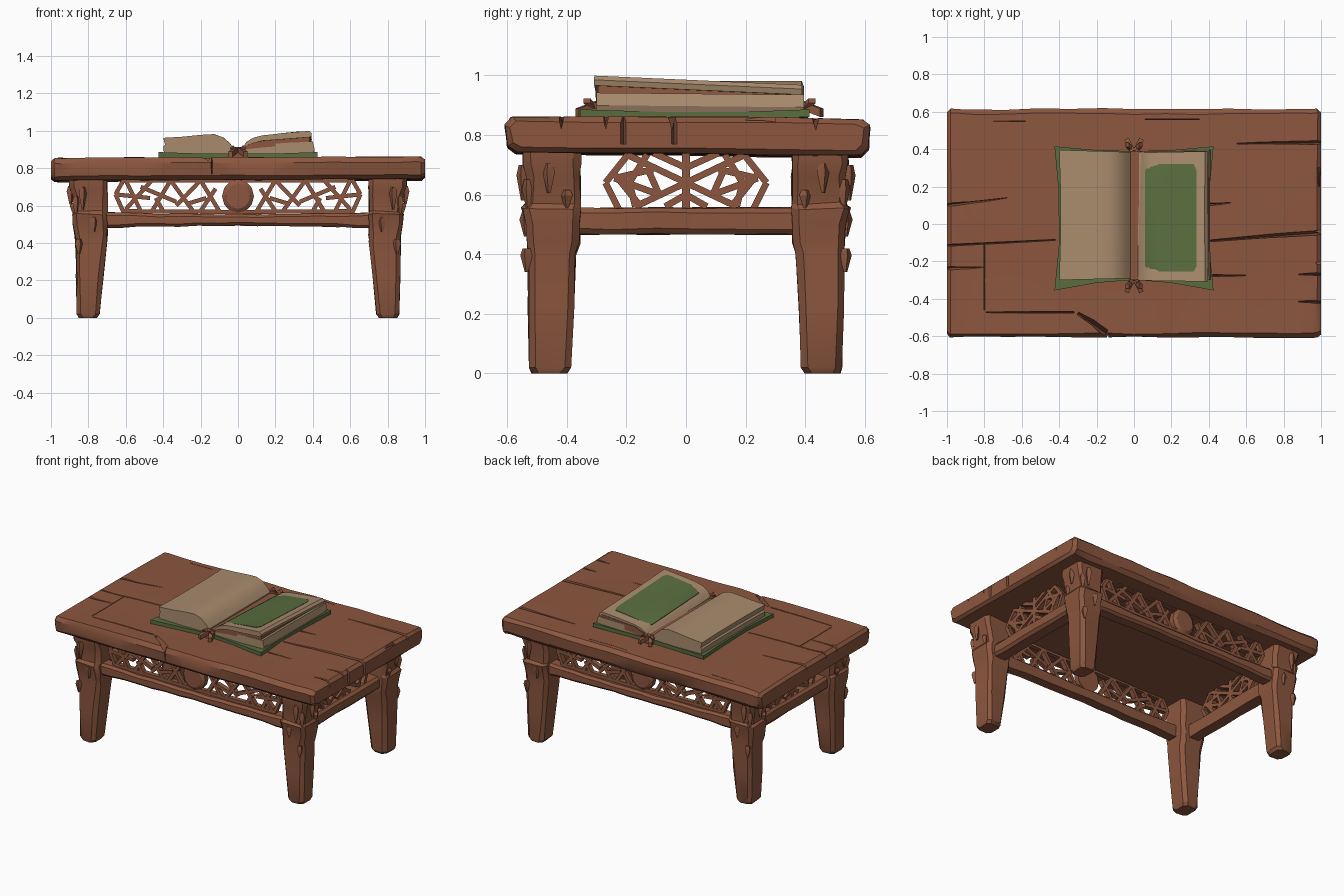
import bpy, bmesh, math, random
from mathutils import Vector as V

if "Cube" in bpy.data.objects:
    bpy.data.objects.remove(bpy.data.objects["Cube"])

random.seed(7)


def material(name, rgb):
    m = bpy.data.materials.new(name)
    m.diffuse_color = (*rgb, 1)
    m.use_nodes = True
    m.node_tree.nodes["Principled BSDF"].inputs["Base Color"].default_value = m.diffuse_color
    return m


WOOD = material("brown wood", (0.262, 0.094, 0.049))
PAPER = material("aged paper", (0.40, 0.262, 0.155))
GREEN = material("book green", (0.10, 0.155, 0.05))


def jit(a):
    return random.uniform(-a, a)


def loft(bm, rings):
    """Skin a list of closed rings and cap both ends."""
    vs = [[bm.verts.new(p) for p in r] for r in rings]
    n = len(vs[0])
    for a, b in zip(vs, vs[1:]):
        for i in range(n):
            j = (i + 1) % n
            bm.faces.new((a[i], a[j], b[j], b[i]))
    bm.faces.new(vs[0])
    bm.faces.new(vs[-1])


def bar(bm, p, q, w, depth):
    """Square bar from p to q; w = half width, depth = half depth vector."""
    p, q, d = V(p), V(q), V(depth)
    n = (q - p).cross(d).normalized() * w
    loft(bm, [[c + n + d, c - n + d, c - n - d, c + n - d] for c in (p, q)])


def finish(bm, name, mat):
    bmesh.ops.recalc_face_normals(bm, faces=bm.faces)
    me = bpy.data.meshes.new(name)
    bm.to_mesh(me)
    bm.free()
    ob = bpy.data.objects.new(name, me)
    bpy.context.collection.objects.link(ob)
    me.materials.append(mat)
    return ob


def solid(name, rings, mat):
    bm = bmesh.new()
    loft(bm, rings)
    return finish(bm, name, mat)


# Tabletop: worn cross-section swept along x
section = [(-.57, .738), (-.597, .76), (-.605, .83), (-.585, .858), (-.3, .856), (0, .858),
           (.3, .854), (.59, .85), (.615, .828), (.61, .755), (.585, .728), (.3, .73),
           (0, .735), (-.3, .735)]
xs = [-1, -.98, -.95] + [-.85 + .17 * i for i in range(11)] + [.95, .98, 1]
rings = []
for x in xs:
    e = abs(x) > .99
    ky, kz = (.97, .72) if e else (1, 1)
    rings.append([(x + (0 if e else jit(.004)), y * ky + jit(.005),
                   .795 + (z - .795) * kz + jit(.003) + .004 * x) for y, z in section])
top = solid("tabletop", rings, WOOD)

# Cracks between the planks: (x0, y0, x1, y1, start width, end width)
cracks = [(-1.02, -.115, -.42, -.085, .006, .004), (-.80, -.11, -.80, -.46, .004, .004),
          (-.79, -.472, -.32, -.472, .004, .005), (-.30, -.478, -.15, -.585, .008, .022),
          (-1.02, -.235, -.80, -.23, .014, .002), (.41, -.09, 1.02, -.045, .005, .012),
          (.55, .43, 1.02, .435, .004, .012), (.40, .105, .52, .115, .008, .002),
          (.42, -.275, .60, -.275, .006, .002), (1.02, -.27, .88, -.27, .010, .002),
          (1.02, -.42, .88, -.415, .010, .003), (-1.02, .10, -.68, .14, .012, .002),
          (-.75, .55, -.58, .55, .004, .004), (.06, .56, .35, .56, .002, .003),
          (.99, .30, .99, .20, .012, .004)]
bm = bmesh.new()
for x0, y0, x1, y1, w0, w1 in cracks:
    n = V((y0 - y1, x1 - x0, 0)).normalized()
    loft(bm, [[V((x, y, .90)) + n * w * 2, V((x, y, .90)) - n * w * 2, V((x, y, .815 + .02 * (w < .005)))]
              for x, y, w in ((x0, y0, w0), (x1, y1, w1))])
# seam on the front edge and splits on the ends
for x, y, s in ((-.14, -.62, 0), (1.01, -.21, 1), (1.01, -.04, 1)):
    off = V((0, .03, 0)) if s else V((.015, 0, 0))
    inn = V((-.04, 0, 0)) if s else V((0, .04, 0))
    loft(bm, [[V((x, y, z)) - off * .4, V((x, y, z)) + off * .4, V((x, y, z)) + inn] for z in (.77, .89)])
cut = finish(bm, "crack_cutter", WOOD)
cut.hide_render = True
mod = top.modifiers.new("cracks", 'BOOLEAN')
mod.object, mod.operation, mod.solver, mod.use_self = cut, 'DIFFERENCE', 'EXACT', True
bpy.context.view_layer.objects.active = top
bpy.ops.object.modifier_apply(modifier="cracks")
bpy.data.objects.remove(cut)

# Legs: chamfered block above, tapered foot below (z, x0, x1, y0, y1)
leg = [(0, .755, .85, .40, .515), (.02, .742, .86, .388, .525), (.22, .722, .865, .378, .528),
       (.40, .703, .868, .370, .53), (.44, .70, .872, .358, .532), (.50, .70, .882, .355, .536),
       (.555, .70, .885, .355, .55), (.57, .70, .872, .355, .535), (.66, .70, .885, .355, .535),
       (.70, .70, .90, .355, .545), (.75, .70, .905, .355, .545)]
for sx, nx in ((-1, "left"), (1, "right")):
    for sy, ny in ((-1, "front"), (1, "back")):
        rings = []
        for z, x0, x1, y0, y1 in leg:
            c = .022
            oct8 = [(x0 + c, y0), (x1 - c, y0), (x1, y0 + c), (x1, y1 - c),
                    (x1 - c, y1), (x0 + c, y1), (x0, y1 - c), (x0, y0 + c)]
            rings.append([(sx * (x + jit(.004)), sy * (y + jit(.004)),
                           z + (jit(.006) if .02 < z < .75 else 0)) for x, y in oct8])
        bm = bmesh.new()
        loft(bm, rings)
        # wood chips standing off the outer faces
        for px, py, z, h in ((.895, .46, .655, .05), (.878, .40, .585, .03), (.83, .548, .64, .06),
                             (.865, .53, .60, .05), (.77, .538, .50, .04), (.85, .535, .38, .04)):
            loft(bm, [[(sx * (px + r * math.cos(a)), sy * (py + r * math.sin(a)), z + dz)
                       for a in (.3, 1.9, 3.5, 5.1)]
                      for dz, r in ((-h, .006), (h * .4, .022), (h, .014))])
        finish(bm, f"{ny}_{nx}_leg", WOOD)

# Lower rails: wavy on the long sides, straight on the short ones
for s, n in ((-1, "front"), (1, "back")):
    rings = []
    for i in range(15):
        x = -.74 + i * 1.48 / 14
        t = (abs(x) / .74) ** 2
        zb, zt = .492 - .012 * t + jit(.004), .552 + .012 * t + jit(.004)
        rings.append([(x, s * y, z) for y, z in ((.425, zb), (.49, zb), (.505, zb + .015), (.505, zt - .015),
                                                 (.49, zt), (.425, zt))])
    solid(n + "_rail", rings, WOOD)
for s, n in ((-1, "left"), (1, "right")):
    rings = [[(s * (x + jit(.003)), y, z + jit(.003)) for x, z in
              ((.75, .467), (.825, .467), (.84, .485), (.84, .54), (.825, .556), (.75, .556))]
             for y in (-.38, -.25, -.1, .05, .2, .38)]
    solid(n + "_rail", rings, WOOD)

# Carved lattice panels, half pattern mirrored: (u0, z0, u1, z1)
long_half = [(.61, .74, .655, .66), (.655, .66, .61, .56), (0, .566, .62, .57), (.02, .733, .62, .735),
             (.10, .57, .20, .735), (.20, .57, .12, .69), (.20, .735, .33, .60), (.24, .57, .36, .735),
             (.36, .735, .46, .57), (.33, .62, .52, .70), (.46, .735, .60, .58), (.52, .57, .60, .735),
             (.47, .64, .655, .66), (.17, .64, .27, .61), (.40, .57, .44, .64)]
short_half = [(.19, .74, .27, .64), (.27, .64, .225, .55), (0, .64, .20, .735), (0, .64, .17, .56),
              (0, .69, .11, .74), (.11, .685, .24, .655), (.09, .60, .24, .655), (.09, .60, .13, .69),
              (.17, .56, .19, .64), (.19, .64, .13, .735), (0, .60, .07, .56), (.24, .67, .16, .57)]


def panel(name, half, place, depth, w):
    bm = bmesh.new()
    for m in (-1, 1):
        for u0, z0, u1, z1 in half:
            bar(bm, place(m * u0, z0), place(m * u1, z1), w, depth)
    bar(bm, place(0, .55), place(0, .745), .014, depth)
    return bm


for s, n in ((-1, "front"), (1, "back")):
    bm = panel(n, long_half, lambda u, z: (u, s * .465, z), (0, .016, 0), .011)
    # centre boss
    loft(bm, [[(.085 * k * math.cos(a * math.pi / 6), s * y, .65 + .09 * k * math.sin(a * math.pi / 6))
               for a in range(12)] for y, k in ((.445, 1), (.48, 1), (.495, .75))])
    finish(bm, n + "_lattice", WOOD)
for s, n in ((-1, "left"), (1, "right")):
    finish(panel(n, short_half, lambda u, z: (s * .80, u, z), (.016, 0, 0), .011), n + "_lattice", WOOD)

# Book covers with flared corners
for s, n in ((-1, "left"), (1, "right")):
    out = [(.425, .415), (.405, .2), (.40, -.1), (.425, -.355), (.2, -.315), (.02, -.30), (.02, .39), (.2, .395)]
    solid(n + "_book_cover", [[(s * x, y, z + (.008 if abs(x) > .42 else 0)) for x, y in out]
                              for z in (.853, .878)], GREEN)


def book_part(name, prof, mat, ys, tilt=0, pinch=0):
    """Extrude an (x, z) profile along y; tilt drops it towards the back."""
    solid(name, [[(x * k + (1 - k) * .2 * (x > 0), y * (1 + pinch * (abs(x) - .2)), z - tilt * (y + .3))
                  for x, z in prof] for y, k in ys], mat)


# Page blocks
full = [(-.295, 1), (-.1, .985), (.2, .985), (.39, 1)]
book_part("left_page_block", [(-.02, .875), (-.395, .875), (-.40, .915), (-.39, .925), (-.40, .962),
                              (-.30, .968), (-.20, .978), (-.13, .982), (-.08, .965), (-.045, .935),
                              (-.02, .905)], PAPER, full, 0, .08)
book_part("right_page_block", [(.02, .875), (.40, .875), (.41, .90), (.40, .942), (.25, .935),
                               (.12, .925), (.05, .91), (.02, .90)], PAPER, full, .01, .08)
book_part("page_gap", [(.03, .90), (.12, .91), (.385, .93), (.38, .975), (.12, .955), (.04, .925)],
          WOOD, full, .035)
top_line = [(.045, .94), (.08, .962), (.13, .975), (.25, .988), (.38, .999)]
book_part("right_top_pages", [(.02, .905), (.06, .928), (.13, .946), (.25, .955), (.39, .966), (.395, .985)]
          + top_line[::-1], PAPER, [(-.305, 1), (-.1, .99), (.2, .99), (.385, 1)], .045, .05)

# Green painted panel on the right page
plate = [(.06, .9525), (.08, .964), (.13, .977), (.25, .990), (.335, .9975)]
book_part("green_page_panel", plate + [(x, z - .007) for x, z in plate[::-1]], GREEN,
          [(-.255, .88), (-.225, 1), (.285, 1), (.32, .88)], .045)

# Spine strip and knotted ribbon ends
bm = bmesh.new()
bar(bm, (0, -.32, .875), (0, .41, .875), .028, (0, 0, .022))
for y0, y1 in ((-.30, -.365), (.39, .455)):
    for s in (-1, 1):
        bar(bm, (s * .008, y0, .90), (s * .04, y1, .875), .013, (0, 0, .014))
        bar(bm, (s * .005, y0, .88), (s * .035, (y0 + y1) / 2, .915), .012, (0, .012, 0))
finish(bm, "book_spine", WOOD)

# Soft shading with sharp edges kept
for ob in bpy.data.objects:
    ob.select_set(True)
    bpy.context.view_layer.objects.active = ob
bpy.ops.object.shade_smooth_by_angle(angle=math.radians(32))
